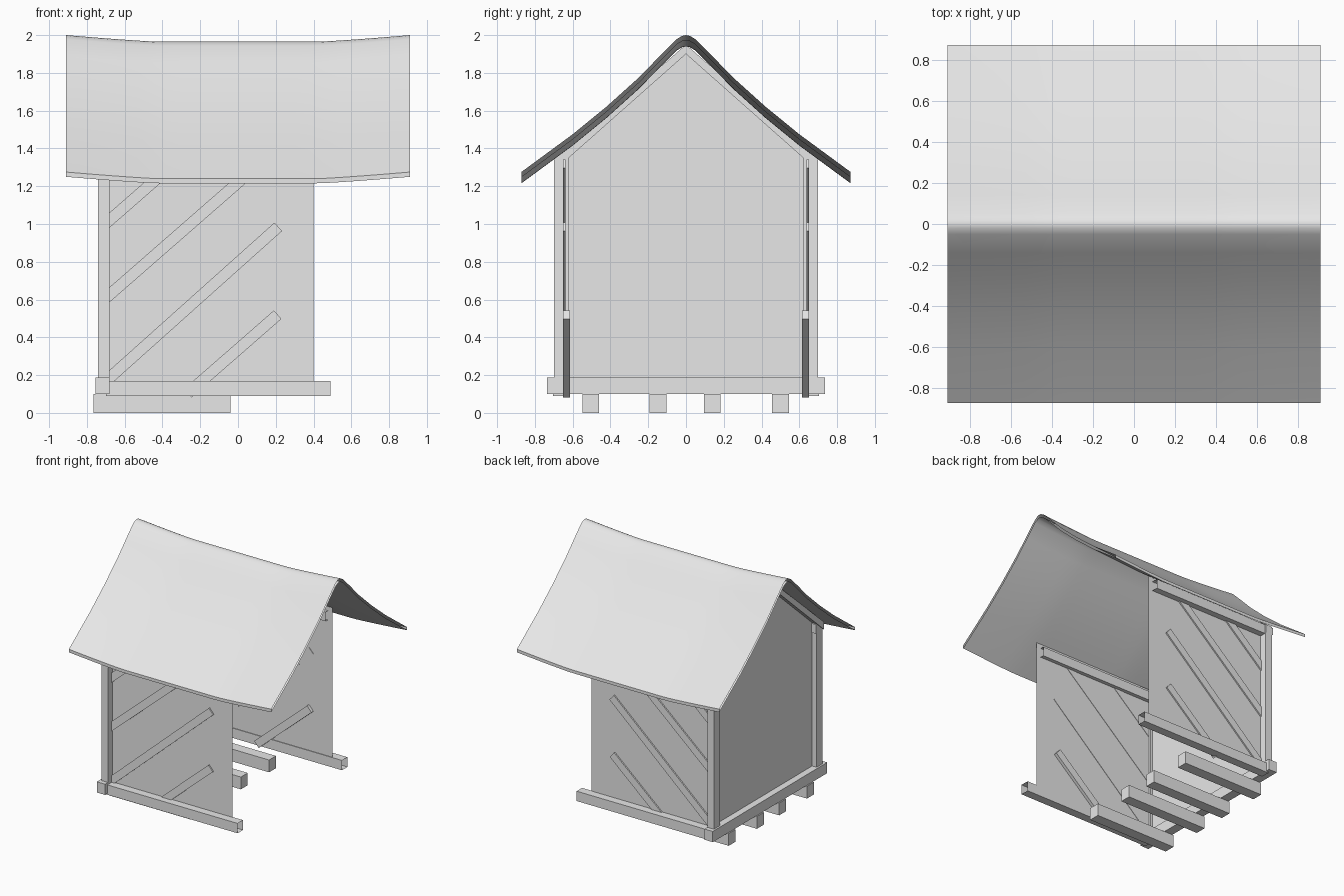
import bpy, bmesh, math
from mathutils import Vector

cube = bpy.data.objects.get("Cube")
if cube:
    bpy.data.objects.remove(cube, do_unlink=True)

grey = bpy.data.materials.new("plain grey")
grey.use_nodes = True
grey.diffuse_color = (0.8, 0.8, 0.8, 1)
grey.node_tree.nodes["Principled BSDF"].inputs["Base Color"].default_value = (0.8, 0.8, 0.8, 1)


def finish(name, bm, fix_normals=True):
    if fix_normals:
        bmesh.ops.recalc_face_normals(bm, faces=bm.faces)
    mesh = bpy.data.meshes.new(name)
    bm.to_mesh(mesh)
    bm.free()
    mesh.materials.append(grey)
    obj = bpy.data.objects.new(name, mesh)
    bpy.context.collection.objects.link(obj)
    return obj


def prism(name, outline, offset, open_end=False):
    """Extrude a closed outline along offset; optionally leave the far end open."""
    bm = bmesh.new()
    near = [bm.verts.new(p) for p in outline]
    far = [bm.verts.new(Vector(p) + Vector(offset)) for p in outline]
    n = len(near)
    bm.faces.new(near)
    if not open_end:
        bm.faces.new(far[::-1])
    for i in range(n):
        j = (i + 1) % n
        bm.faces.new((near[i], far[i], far[j], near[j]))
    return finish(name, bm)


def box(name, x, y, z, open_end=False):
    y0, y1 = sorted(y)
    outline = [(x[0], y0, z[0]), (x[0], y1, z[0]), (x[0], y1, z[1]), (x[0], y0, z[1])]
    return prism(name, outline, (x[1] - x[0], 0, 0), open_end)


def panel(name, points):
    bm = bmesh.new()
    bm.faces.new([bm.verts.new(p) for p in points])
    return finish(name, bm, False)


def brace(name, start, end, y0, y1, width=0.06):
    """Diagonal board in the plane of a side wall."""
    a, b = Vector((start[0], y0, start[1])), Vector((end[0], y0, end[1]))
    d = (b - a).normalized()
    side = Vector((-d.z, 0, d.x)) * width / 2
    return prism(name, [a - side, b - side, b + side, a + side], (0, y1 - y0, 0))


# Floor joists and the sill under the gable
for i, y in enumerate((-0.505, -0.148, 0.138, 0.5)):
    box(f"floor_joist_{i + 1}", (-0.765, -0.04), (y - 0.044, y + 0.044), (0, 0.1))
box("gable_sill", (-0.755, -0.68), (-0.735, 0.735), (0.1, 0.187))

# Both side walls with their frames
braces = [((-0.70, 0.168), (0.213, 0.985)),
          ((-0.70, 0.608), (0.115, 1.32)),
          ((-0.70, 1.003), (-0.36, 1.30))]
for s, label in ((-1, "front"), (1, "back")):
    box(f"{label}_sill", (-0.70, 0.49), (s * 0.635, s * 0.705), (0.09, 0.17), True)
    box(f"{label}_corner_post", (-0.74, -0.68), (s * 0.62, s * 0.698), (0.18, 1.35))
    box(f"{label}_top_plate", (-0.74, 0.36), (s * 0.61, s * 0.69), (1.275, 1.35), True)
    corners = [(-0.70, 0.16), (0.40, 0.16), (0.40, 1.385), (-0.70, 1.385)]
    panel(f"{label}_wall", [(x, s * 0.64, z) for x, z in corners[::-s]])
    for i, (a, b) in enumerate(braces):
        brace(f"{label}_brace_{i + 1}", a, b, s * 0.637, s * 0.651)
    brace(f"{label}_short_brace", (-0.265, 0.105), (0.21, 0.52), s * 0.615, s * 0.651)
    # Gable rafter
    prism(f"{label}_gable_rafter",
          [(-0.75, s * 0.70, 1.28), (-0.75, 0, 1.90), (-0.75, 0, 1.95), (-0.75, s * 0.70, 1.34)],
          (0.07, 0, 0))

# Gable wall
panel("gable_wall", [(-0.70, -0.64, 0.16), (-0.70, -0.64, 1.36), (-0.70, 0, 1.93),
                     (-0.70, 0.64, 1.36), (-0.70, 0.64, 0.16)])

# Sagging roof: a curved double skin closed along the eaves, open at the ends
half = [(0.872, 1.275), (0.6, 1.475), (0.42, 1.622), (0.25, 1.775), (0.14, 1.888), (0.05, 1.978), (0.02, 1.996)]
top = [(-y, z) for y, z in half] + [(0, 2.0)] + half[::-1]
loop = top + [(y, z - 0.025) for y, z in top[::-1]]
bm = bmesh.new()
rings = []
steps = 24
for i in range(steps + 1):
    x = -0.91 + 1.82 * i / steps
    rise = max(0, (abs(x) - 0.42) / 0.49) ** 1.2
    drop = 0.035 * (1 - rise)
    rings.append([bm.verts.new((x, y, z - drop)) for y, z in loop])
for r0, r1 in zip(rings, rings[1:]):
    for i in range(len(loop)):
        j = (i + 1) % len(loop)
        bm.faces.new((r0[j], r1[j], r1[i], r0[i]))
bmesh.ops.recalc_face_normals(bm, faces=bm.faces)
roof = finish("sagging_roof", bm)
bpy.ops.object.select_all(action="DESELECT")
roof.select_set(True)
bpy.context.view_layer.objects.active = roof
bpy.ops.object.shade_smooth_by_angle(angle=math.radians(40))
